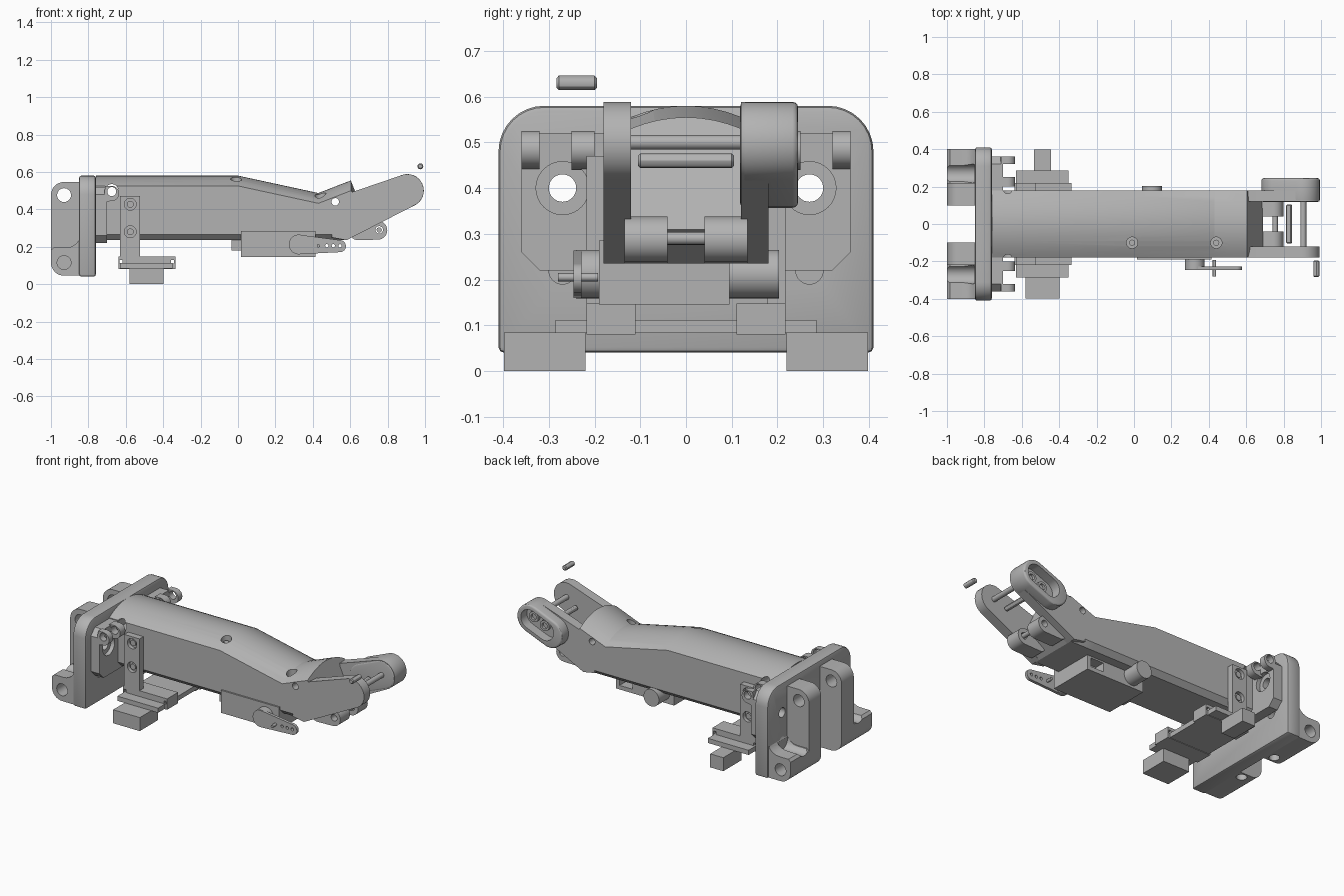
import bpy, bmesh, math
from mathutils import Vector
from mathutils.geometry import convex_hull_2d

if "Cube" in bpy.data.objects:
    bpy.data.objects.remove(bpy.data.objects["Cube"])

grey = bpy.data.materials.new("machined grey")
grey.use_nodes = True
grey.diffuse_color = (0.45, 0.45, 0.45, 1)
grey.node_tree.nodes["Principled BSDF"].inputs["Base Color"].default_value = grey.diffuse_color

SIDES = (("left", 1), ("right", -1))
parts = []


def finish(name, bm):
    bmesh.ops.recalc_face_normals(bm, faces=bm.faces)
    mesh = bpy.data.meshes.new(name)
    bm.to_mesh(mesh)
    bm.free()
    mesh.materials.append(grey)
    obj = bpy.data.objects.new(name, mesh)
    bpy.context.collection.objects.link(obj)
    parts.append(obj)
    return obj


def loft(name, rings):
    bm = bmesh.new()
    rows = [[bm.verts.new(p) for p in ring] for ring in rings]
    n = len(rows[0])
    for a, b in zip(rows, rows[1:]):
        for i in range(n):
            j = (i + 1) % n
            bm.faces.new((a[i], a[j], b[j], b[i]))
    bm.faces.new(rows[0])
    bm.faces.new(rows[-1])
    return finish(name, bm)


def prism(name, profile, axis, a, b):
    """Extrude a 2D profile along an axis between a and b."""
    place = {"X": lambda u, v, w: (w, u, v),
             "Y": lambda u, v, w: (u, w, v),
             "Z": lambda u, v, w: (u, v, w)}[axis]
    return loft(name, [[place(u, v, w) for u, v in profile] for w in (a, b)])


def circle(u, v, r, n=32):
    return [(u + r * math.cos(math.tau * i / n), v + r * math.sin(math.tau * i / n)) for i in range(n)]


def hull(circles, points=()):
    pts = list(points)
    for c in circles:
        pts += circle(*c)
    return [pts[i] for i in convex_hull_2d([Vector(p) for p in pts])]


def cyl(name, axis, u, v, r, a, b, n=32):
    return prism(name, circle(u, v, r, n), axis, a, b)


def box(name, x, y, z):
    return prism(name, [(x[0], y[0]), (x[1], y[0]), (x[1], y[1]), (x[0], y[1])], "Z", *z)


def modify(obj, kind, **settings):
    mod = obj.modifiers.new(kind.lower(), kind)
    for key, value in settings.items():
        setattr(mod, key, value)
    bpy.context.view_layer.objects.active = obj
    bpy.ops.object.modifier_apply(modifier=mod.name)


def cut(cutter, *targets):
    cutter.hide_render = True
    for t in targets:
        modify(t, "BOOLEAN", object=cutter, operation="DIFFERENCE", solver="EXACT")
    parts.remove(cutter)
    bpy.data.objects.remove(cutter)


def span(s, a, b):
    return sorted((s * a, s * b))


# Mounting plate and the chamfered pad in front of it
plate = prism("mounting_plate", hull([(0.31, 0.48, 0.1), (-0.31, 0.48, 0.1)],
              [(0.41, 0.04), (-0.41, 0.04)]), "X", -0.85, -0.76)
modify(plate, "BEVEL", width=0.012, segments=2, limit_method="ANGLE")
outline = [(0.36, 0.26), (0.36, 0.48), (0.32, 0.52)]
outline += [(-y, z) for y, z in reversed(outline)]
outline += [(-0.32, 0.22), (0.32, 0.22)]
pad = prism("front_pad", outline, "X", -0.76, -0.70)

for side, s in SIDES:
    # Rear hinge walls with upper bosses
    wall = prism(side + "_hinge_wall", hull([(-0.93, 0.476, 0.07), (-0.93, 0.115, 0.07)],
                 [(-0.84, 0.546), (-0.84, 0.045)]), "Y", *span(s, 0.10, 0.22))
    cut(cyl("cutter", "Y", -0.93, 0.476, 0.037, -0.5, 0.5), wall)
    # Lower lugs with a fillet up the plate
    fillet = [(-0.92 + 0.08 * math.sin(a), 0.275 - 0.08 * math.cos(a))
              for a in (i * math.pi / 12 for i in range(7))]
    corner = [(-0.93 + 0.07 * math.cos(a), 0.115 + 0.07 * math.sin(a))
              for a in (math.pi + i * math.pi / 16 for i in range(9))]
    lug = prism(side + "_lower_lug", corner + [(-0.84, 0.045)] + fillet[::-1]
                + [(-0.985, 0.195), (-1.0, 0.18)], "Y", *span(s, 0.215, 0.40))
    cut(cyl("cutter", "Y", -0.93, 0.115, 0.037, *span(s, 0.3, 0.5)), lug)
    cut(cyl("cutter", "X", s * 0.27, 0.22, 0.05, -1.1, -0.852), lug)
    # Plate bolt holes and counterbore
    cut(cyl("cutter", "X", s * 0.27, 0.22, 0.03, -1.1, -0.72), plate)
    cut(cyl("cutter", "X", s * 0.27, 0.40, 0.03, -1.1, -0.5), plate, pad)
    cut(cyl("cutter", "X", s * 0.27, 0.40, 0.058, -0.725, -0.5), pad)
    cut(cyl("cutter", "Z", -0.89, s * 0.14, 0.03, 0, 0.12), wall)
    # Pin ears at the top of the pad
    for place, a, b in (("outer", 0.32, 0.36), ("inner", 0.20, 0.25)):
        ear = prism(f"{side}_{place}_ear", hull([(-0.675, 0.485, 0.04)],
                    [(-0.71, 0.525), (-0.71, 0.44)]), "Y", *span(s, a, b))
        cut(cyl("cutter", "Y", -0.675, 0.495, 0.024, -0.5, 0.5), ear)

# Main arm: flat sides, arched top, angled neck
section = [(-0.15, 0, 0), (0.15, 0, 0), (0.18, 0, -0.03)]
section += [(0.18 * k / 6, 1, 0.055 * (k / 6) ** 2) for k in range(6, -7, -1)]
section += [(-0.18, 0, -0.03)]
stations = [(-0.76, 0.235, -0.76, 0.58), (0, 0.235, 0, 0.58), (0.43, 0.235, 0.43, 0.487),
            (0.58, 0.235, 0.54, 0.53), (0.69, 0.31, 0.605, 0.555)]
arm = loft("arm_body", [[(xb + (xt - xb) * f, y, zb + (zt - zb) * f - d) for y, f, d in section]
                        for xb, zb, xt, zt in stations])

# Fork cheeks
cheek_shape = hull([(0.905, 0.5, 0.088)], [(0.58, 0.235), (0.69, 0.315), (0.56, 0.475), (0.50, 0.25)])
cheeks = [prism(side + "_fork_cheek", cheek_shape, "Y", *span(s, 0.12, 0.18)) for side, s in SIDES]

# Thick hollowed tip on the left cheek
tip = prism("left_fork_tip", hull([(0.905, 0.5, 0.0885), (0.77, 0.445, 0.088)]), "Y", 0.118, 0.245)
modify(tip, "BEVEL", width=0.012, segments=3, limit_method="ANGLE")
cut(prism("cutter", hull([(0.905, 0.5, 0.06), (0.80, 0.457, 0.06)]), "Y", 0.185, 0.3), tip)
for name, x, z in (("front", 0.905, 0.5), ("rear", 0.83, 0.465)):
    boss = cyl(name + "_tip_boss", "Y", x, z, 0.032, 0.18, 0.205)
    cut(cyl("cutter", "Y", x, z, 0.018, 0.19, 0.3), boss)

# Through holes and top screw seats
cut(cyl("cutter", "Y", -0.675, 0.50, 0.035, -0.5, 0.5), arm)
cut(cyl("cutter", "Y", 0.52, 0.44, 0.02, -0.5, 0.5), arm, *cheeks)
for x, z in ((-0.01, 0.53), (0.44, 0.43)):
    cut(cyl("cutter", "Z", x, -0.1, 0.03, z, 0.7), arm)
    cyl("top_screw", "Z", x, -0.1, 0.016, z - 0.02, z + 0.015)

# Fork pins and the loose pin
cyl("fork_pin", "Y", 0.905, 0.5, 0.016, -0.13, 0.13, 16)
for name, x, z, a, b in (("short_pin", 0.83, 0.46, -0.105, 0.105), ("loose_pin", 0.975, 0.63, -0.283, -0.195)):
    pin = cyl(name, "Y", x, z, 0.016, a, b, 12)
    modify(pin, "BEVEL", width=0.005, segments=1, limit_method="ANGLE", angle_limit=math.radians(60))

# Lower clevis under the fork
for side, s in SIDES:
    lug = prism(side + "_clevis_lug", hull([(0.748, 0.288, 0.05), (0.64, 0.275, 0.04)]),
                "Y", *span(s, 0.04, 0.135))
    cut(cyl("cutter", "Y", 0.755, 0.29, 0.02, -0.5, 0.5), lug)
cyl("clevis_pin", "Y", 0.755, 0.29, 0.014, -0.1, 0.1, 16)

# Servo, output horn and rear cap
servo = box("servo_body", (0.015, 0.415), (-0.175, 0.095), (0.145, 0.285))
cut(box("cutter", (0.30, 0.39), (0.03, 0.12), (0.17, 0.225)), servo)
box("servo_side_plate", (0.015, 0.415), (-0.19, -0.17), (0.145, 0.285))
box("servo_cable_block", (-0.035, 0.02), (-0.13, -0.07), (0.18, 0.24))
cyl("servo_rear_cap", "Y", 0.097, 0.212, 0.053, 0.09, 0.203)
cyl("horn_hub", "Y", 0.325, 0.212, 0.053, -0.24, -0.18)
horn = prism("servo_horn", hull([(0.325, 0.212, 0.052), (0.545, 0.203, 0.032)]), "Y", -0.246, -0.228)
for x in (0.475, 0.51, 0.545):
    cut(cyl("cutter", "Y", x, 0.205, 0.009, -0.3, -0.2, 16), horn)
cyl("horn_screw", "Y", 0.43, 0.205, 0.009, -0.28, -0.192, 16)

# Sensor tray hung below the arm
box("sensor_tray", (-0.63, -0.35), (-0.285, 0.285), (0.083, 0.112))
for side, s in SIDES:
    foot = box(side + "_tray_foot", (-0.64, -0.335), span(s, 0.11, 0.218), (0.08, 0.148))
    for x in (-0.625, -0.35):
        cut(box("cutter", (x - 0.008, x + 0.008), (-0.4, 0.4), (0.11, 0.13)), foot)
    upright = box(side + "_tray_upright", (-0.63, -0.525), span(s, 0.178, 0.218), (0.14, 0.47))
    for z in (0.28, 0.427):
        cut(cyl("cutter", "Y", -0.576, z, 0.032, *span(s, 0.195, 0.3)), upright)
        cyl(side + "_upright_screw", "Y", -0.576, z, 0.018, *span(s, 0.19, 0.21))
    width = (-0.535, -0.445) if s > 0 else (-0.58, -0.397)
    box(side + "_sensor_block", width, span(s, 0.22, 0.398), (0, 0.084))

# Smooth the round surfaces, keep edges crisp
bpy.ops.object.select_all(action="DESELECT")
for obj in parts:
    obj.select_set(True)
bpy.context.view_layer.objects.active = parts[0]
bpy.ops.object.shade_smooth_by_angle(angle=math.radians(30))
